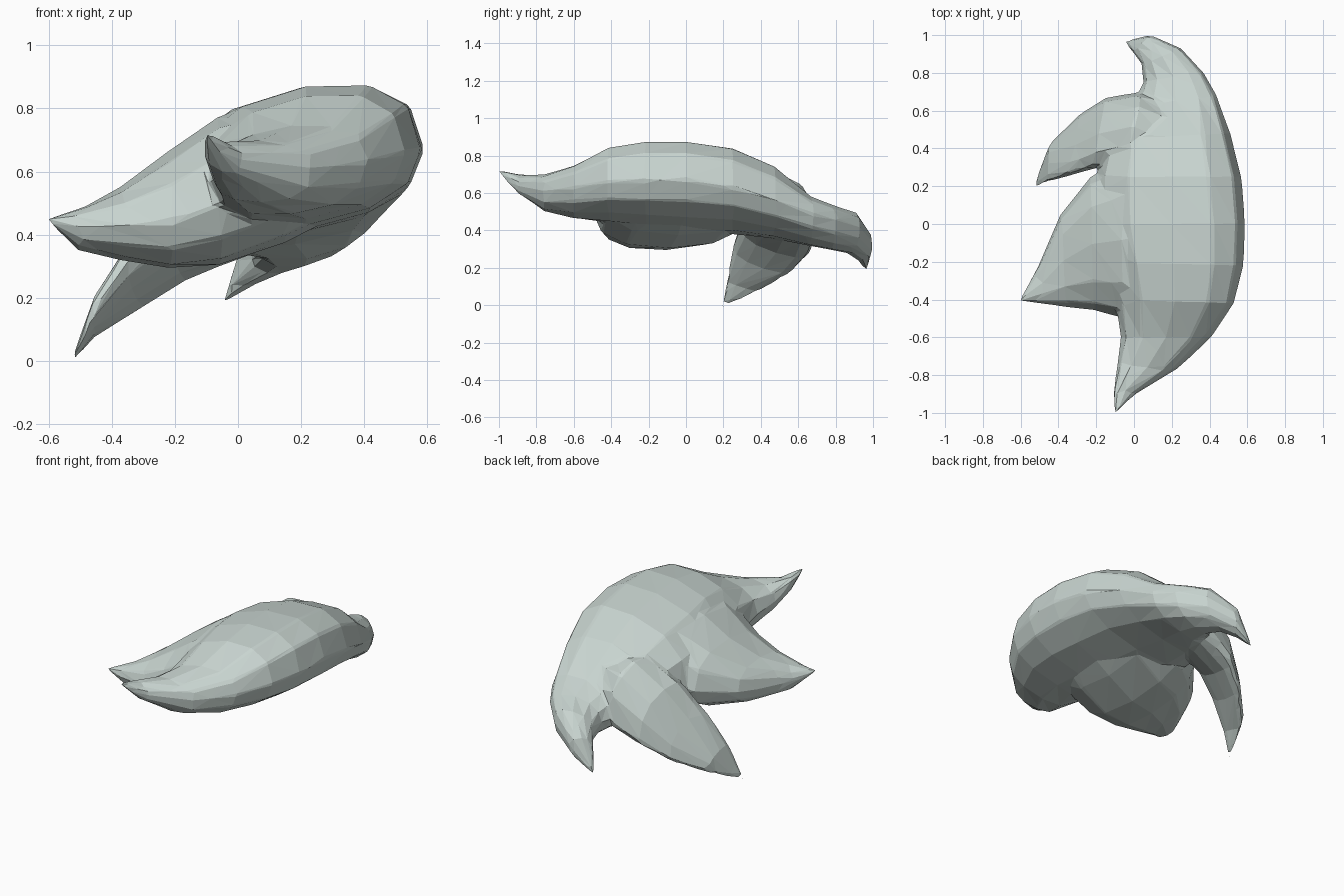
import bpy
import bmesh
from math import cos, sin, pi, copysign
from mathutils import Vector

cube = bpy.data.objects.get("Cube")
if cube:
    bpy.data.objects.remove(cube)

SIDES = 12


def full(v):
    """Fatten a circle coordinate toward a rounded box."""
    return copysign(abs(v) ** .85, v)


def loft(bm, tip, rows, end=None):
    """Skin oval rings (edge a, edge b, rise, drop) from a tip to a cap or second tip."""
    rings = []
    for a, b, rise, drop in rows:
        a, b = Vector(a), Vector(b)
        ring = []
        for i in range(SIDES):
            t = 2 * pi * i / SIDES
            p = (a + b) / 2 + (b - a) / 2 * full(cos(t))
            p.z += full(sin(t)) * (rise if sin(t) > 0 else drop)
            ring.append(bm.verts.new(p))
        rings.append(ring)

    def fan(ring, point):
        v = bm.verts.new(point)
        for i in range(SIDES):
            bm.faces.new((v, ring[i], ring[i - 1]))

    fan(rings[0], tip)
    for r, s in zip(rings, rings[1:]):
        for i in range(SIDES):
            bm.faces.new((r[i - 1], r[i], s[i], s[i - 1]))
    if end:
        fan(rings[-1], end)
    else:
        bm.faces.new(rings[-1])


bm = bmesh.new()

# Crescent body, from the front point to the drooping back point
loft(bm, (-.11, -1.02, .73), [
    ((-.11, -.88, .67), (.01, -.9, .64), .04, .06),
    ((-.09, -.75, .61), (.24, -.76, .61), .09, .11),
    ((-.07, -.6, .58), (.41, -.6, .63), .14, .14),
    ((-.1, -.4, .56), (.53, -.42, .66), .23, .16),
    ((-.15, -.2, .55), (.58, -.22, .67), .26, .18),
    ((-.2, 0, .53), (.59, 0, .67), .265, .19),
    ((-.2, .25, .49), (.57, .25, .63), .27, .16),
    ((-.15, .45, .46), (.51, .48, .56), .23, .14),
    ((0, .63, .42), (.44, .68, .49), .12, .13),
    ((.05, .75, .40), (.37, .8, .46), .1, .13),
    ((.04, .85, .36), (.25, .93, .42), .1, .11),
    ((-.01, .91, .28), (.09, 1, .33), .08, .07),
], (-.055, .97, .175))

# Broad side point
loft(bm, (-.61, -.41, .45), [
    ((-.5, -.42, .43), (-.51, -.23, .41), .06, .07),
    ((-.36, -.44, .43), (-.39, .05, .43), .12, .11),
    ((-.21, -.46, .44), (-.23, .25, .47), .21, .16),
    ((-.05, -.5, .5), (-.07, .33, .51), .27, .2),
    ((.15, -.48, .58), (.15, .4, .57), .26, .2),
    ((.35, -.35, .64), (.35, .3, .62), .235, .15),
])

# Drooping side point
loft(bm, (-.54, .18, -.03), [
    ((-.46, .22, .16), (-.45, .42, .11), .06, .05),
    ((-.35, .25, .31), (-.29, .58, .2), .12, .06),
    ((-.22, .29, .42), (-.15, .67, .3), .2, .08),
    ((-.05, .33, .48), (.04, .7, .4), .26, .1),
    ((.15, .2, .5), (.3, .62, .48), .17, .1),
])

bmesh.ops.recalc_face_normals(bm, faces=bm.faces)
mesh = bpy.data.meshes.new("pointed_shell")
bm.to_mesh(mesh)
bm.free()
shell = bpy.data.objects.new("pointed_shell", mesh)
bpy.context.collection.objects.link(shell)

# Fuse the lofts, soften the joins and reduce to flat facets
fuse = shell.modifiers.new("fuse", "REMESH")
fuse.mode = "VOXEL"
fuse.voxel_size = .011
soften = shell.modifiers.new("soften", "SMOOTH")
soften.factor = .5
soften.iterations = 12
facet = shell.modifiers.new("facet", "DECIMATE")
facet.ratio = .01

# Pale grey-green colour
colour = (.58, .66, .63, 1)
mat = bpy.data.materials.new("pale_grey_green")
mat.use_nodes = True
mat.diffuse_color = colour
mat.node_tree.nodes["Principled BSDF"].inputs["Base Color"].default_value = colour
mesh.materials.append(mat)
